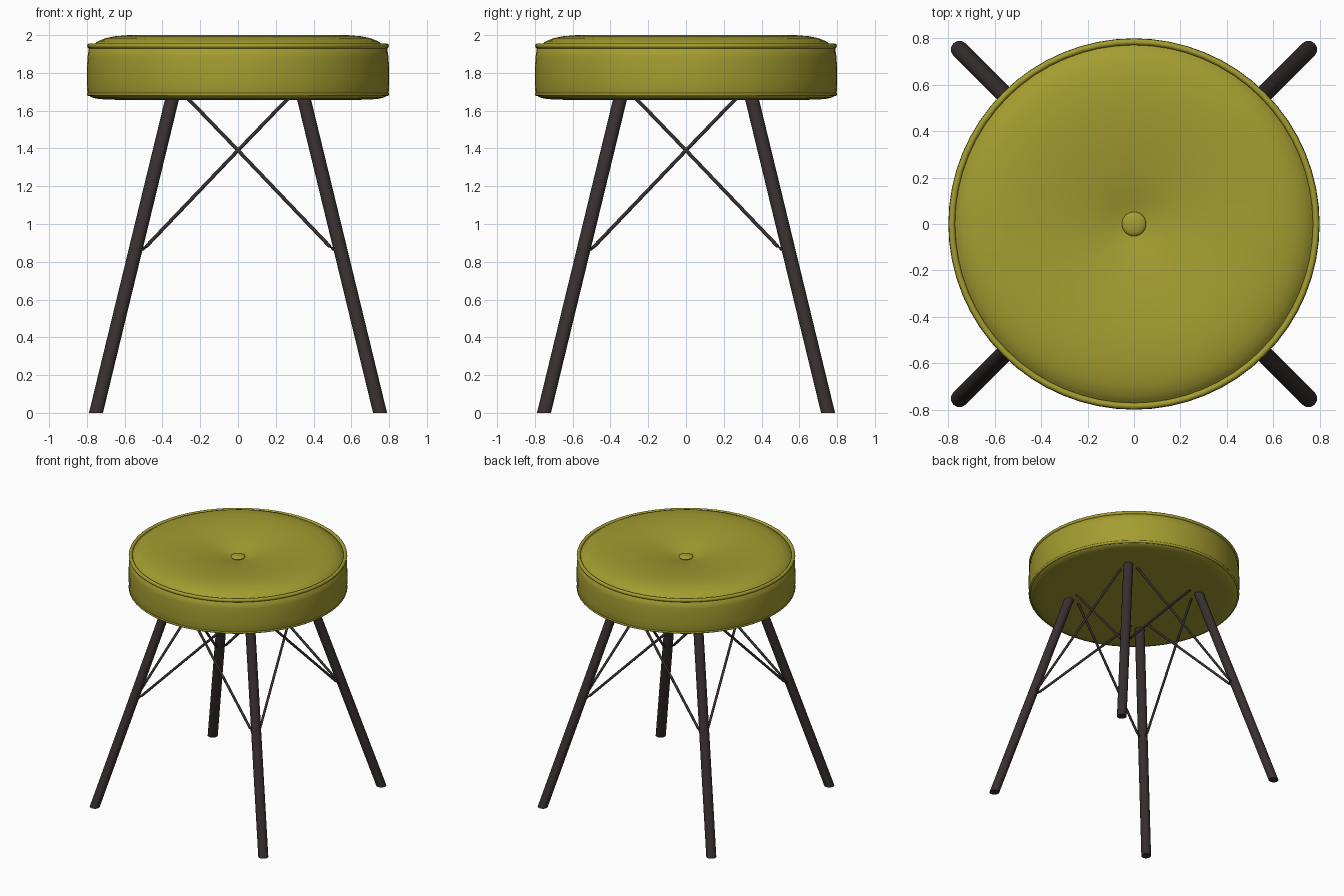
import bpy, bmesh, math
from mathutils import Vector

if "Cube" in bpy.data.objects:
    bpy.data.objects.remove(bpy.data.objects["Cube"])


def material(name, rgb):
    m = bpy.data.materials.new(name)
    m.diffuse_color = (*rgb, 1)
    m.use_nodes = True
    m.node_tree.nodes["Principled BSDF"].inputs["Base Color"].default_value = m.diffuse_color
    return m


FABRIC = material("olive fabric", (0.37, 0.335, 0.03))
DARK = material("dark brown metal", (0.04, 0.029, 0.029))


def finish(name, bm, mat, angle=40):
    bmesh.ops.recalc_face_normals(bm, faces=bm.faces)
    me = bpy.data.meshes.new(name)
    bm.to_mesh(me)
    bm.free()
    me.materials.append(mat)
    ob = bpy.data.objects.new(name, me)
    bpy.context.collection.objects.link(ob)
    bpy.ops.object.select_all(action='DESELECT')
    ob.select_set(True)
    bpy.context.view_layer.objects.active = ob
    bpy.ops.object.shade_smooth_by_angle(angle=math.radians(angle))
    return ob


def lathe(name, profile, mat, segs=64, closed=False, angle=40):
    """Spin an (r, z) profile around the z axis."""
    bm = bmesh.new()
    pts = profile + profile[:1] if closed else profile
    vs = [bm.verts.new((r, 0, z)) for r, z in pts]
    es = [bm.edges.new(p) for p in zip(vs, vs[1:])]
    bmesh.ops.spin(bm, geom=vs + es, cent=(0, 0, 0), axis=(0, 0, 1),
                   angle=2 * math.pi, steps=segs, use_duplicate=False)
    bmesh.ops.remove_doubles(bm, verts=bm.verts, dist=1e-4)
    return finish(name, bm, mat, angle)


def tube(name, path, radius, mat, segs, level=False):
    """Sweep a circle along a path; level keeps the rings horizontal."""
    bm = bmesh.new()
    path = [Vector(p) for p in path]
    rings = []
    for i, p in enumerate(path):
        d = path[min(i + 1, len(path) - 1)] - path[max(i - 1, 0)]
        d = Vector((0, 0, 1)) if level else d.normalized()
        u = d.orthogonal().normalized()
        v = d.cross(u)
        rings.append([bm.verts.new(p + radius * (u * math.cos(t) + v * math.sin(t)))
                      for t in (2 * math.pi * k / segs for k in range(segs))])
    for a, b in zip(rings, rings[1:]):
        for k in range(segs):
            n = (k + 1) % segs
            bm.faces.new((a[k], a[n], b[n], b[k]))
    bm.faces.new(rings[0])
    bm.faces.new(rings[-1])
    return finish(name, bm, mat)


# Round upholstered seat with a dimpled top
lathe("seat", [
    (0, 1.656), (0.4, 1.656), (0.68, 1.658), (0.74, 1.662), (0.775, 1.67),
    (0.793, 1.682), (0.798, 1.70), (0.80, 1.75), (0.80, 1.82), (0.797, 1.88),
    (0.79, 1.93), (0.772, 1.942), (0.762, 1.952), (0.74, 1.968), (0.70, 1.984),
    (0.65, 1.994), (0.58, 2.0), (0.50, 1.999), (0.40, 1.992), (0.30, 1.98),
    (0.20, 1.963), (0.12, 1.945), (0.06, 1.928), (0, 1.92)], FABRIC, angle=50)

# Piping around the upper and lower seams
for name, r, z, t in (("upper_piping", 0.785, 1.943, 0.014),
                      ("lower_piping", 0.79, 1.687, 0.010)):
    lathe(name, [(r + t * math.cos(a), z + t * math.sin(a))
                 for a in (math.pi * k / 5 for k in range(10))], FABRIC, closed=True)

# Centre button
lathe("button", [(0.0525 * math.cos(a), 1.932 + 0.016 * math.sin(a))
                 for a in (-math.pi / 2 + math.pi * k / 10 for k in range(11))],
      FABRIC, segs=32, angle=80)


# Four splayed legs, cut level at the floor
for sx, sy, name in ((-1, -1, "front_left_leg"), (1, -1, "front_right_leg"),
                     (-1, 1, "back_left_leg"), (1, 1, "back_right_leg")):
    tube(name, [(sx * 0.752, sy * 0.752, 0), (sx * 0.347, sy * 0.347, 1.67)],
         0.037, DARK, 24, level=True)

# Crossed wire braces on the four sides, lying in the plane of the legs
for k, side in enumerate(("front", "right", "back", "left")):
    c, s = round(math.cos(k * math.pi / 2)), round(math.sin(k * math.pi / 2))
    for m, hand in ((1, "a"), (-1, "b")):
        pts = []
        for x, z in ((-0.265, 1.665), (0, 1.39), (0.485, 0.882), (0.50, 0.87),
                     (0.515, 0.866), (0.54, 0.868)):
            x, y = x * m, -(0.752 - 0.2425 * z)
            pts.append((c * x - s * y, s * x + c * y, z))
        tube(f"{side}_brace_{hand}", pts, 0.0095, DARK, 10)
